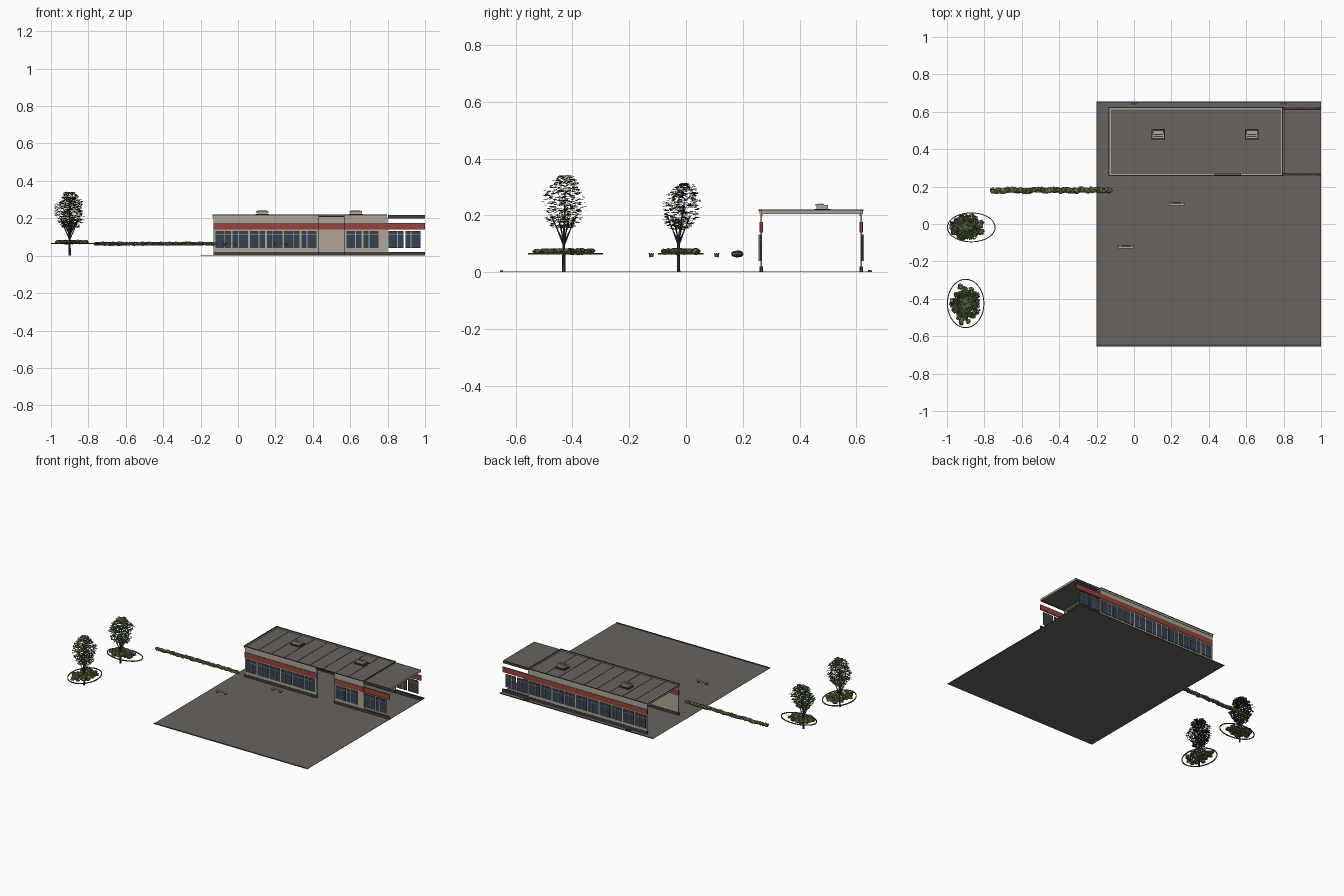
import bpy, bmesh, math, random
from mathutils import Vector, Matrix

if "Cube" in bpy.data.objects:
    bpy.data.objects.remove(bpy.data.objects["Cube"])

random.seed(4)


def material(name, r, g, b):
    m = bpy.data.materials.new(name)
    m.diffuse_color = (r, g, b, 1)
    m.use_nodes = True
    m.node_tree.nodes["Principled BSDF"].inputs["Base Color"].default_value = m.diffuse_color
    return m


GREY = material("paving_grey", 0.135, 0.125, 0.115)
BEIGE = material("wall_beige", 0.42, 0.385, 0.31)
RED = material("band_red", 0.30, 0.06, 0.045)
GLASS = material("window_blue", 0.035, 0.055, 0.09)
DARK = material("trim_dark", 0.055, 0.052, 0.048)
PALE = material("mullion_pale", 0.42, 0.42, 0.39)
LEAF = material("leaf_green", 0.085, 0.12, 0.04)
LEAF2 = material("leaf_dark", 0.045, 0.065, 0.025)
HEDGE = material("hedge_green", 0.14, 0.18, 0.06)
BARK = material("bark", 0.05, 0.042, 0.035)


def finish(name, bm, *mats):
    me = bpy.data.meshes.new(name)
    bm.to_mesh(me)
    bm.free()
    for m in mats:
        me.materials.append(m)
    ob = bpy.data.objects.new(name, me)
    bpy.context.collection.objects.link(ob)
    return ob


def boxes(name, mat, items):
    """One object from (x0, x1, y0, y1, z0, z1) boxes."""
    bm = bmesh.new()
    for x0, x1, y0, y1, z0, z1 in items:
        mtx = Matrix.Translation(((x0 + x1) / 2, (y0 + y1) / 2, (z0 + z1) / 2))
        mtx = mtx @ Matrix.Diagonal((x1 - x0, abs(y1 - y0), z1 - z0, 1))
        bmesh.ops.create_cube(bm, size=1, matrix=mtx)
    return finish(name, bm, mat)


# Paving sheet with end kerbs
boxes("paving", GREY, [(-0.2, 1, -0.655, 0.655, 0, 0.002)])
boxes("kerbs", DARK, [(-0.2, 1, -0.655, -0.645, 0, 0.005), (-0.2, 1, 0.648, 0.655, 0, 0.005)])
boxes("rear_steps", GLASS, [(x - 0.018, x + 0.018, 0.64, 0.65, 0.002, 0.008) for x in (0, 0.8)])


def window_band(name, x0, x1, y, out, count):
    """Row of window bays, each with two panes, mullions and a transom."""
    frames, panes, bars = [], [], []
    bay = (x1 - x0) / count

    def layer(a, b, d, z0, z1):
        ya, yb = sorted((y, y + out * d))
        return (a, b, ya, yb, z0, z1)
    for i in range(count):
        a, b = x0 + i * bay + 0.005, x0 + (i + 1) * bay - 0.005
        m = a + (b - a) * (0.38 if i % 2 else 0.6)
        frames.append(layer(a, b, 0.003, 0.04, 0.132))
        for p, q in ((a, m), (m, b)):
            panes.append(layer(p + 0.003, q - 0.003, 0.004, 0.043, 0.11))
            panes.append(layer(p + 0.003, q - 0.003, 0.004, 0.115, 0.129))
        bars.append(layer(m - 0.002, m + 0.002, 0.006, 0.04, 0.132))
        bars.append(layer(a, b, 0.006, 0.111, 0.114))
    boxes(name + "_frames", DARK, frames)
    boxes(name + "_panes", GLASS, panes)
    boxes(name + "_mullions", PALE, bars)


def wall(name, x0, x1, ya, yb, out):
    """Stacked wall: plinth, beige wall, red band, beige fascia."""
    p = 0.003
    boxes(name + "_plinth", DARK, [(x0, x1, ya - p, yb + p, 0, 0.02)])
    boxes(name + "_panel", BEIGE, [(x0, x1, ya, yb, 0.02, 0.14)])
    boxes(name + "_band", RED, [(x0, x1, ya - p, yb + p, 0.14, 0.176)])
    boxes(name + "_fascia", BEIGE, [(x0, x1, ya, yb, 0.176, 0.208)])


# Main walls: the front has an open entrance gap between 0.43 and 0.57
wall("front_wall_left", -0.13, 0.43, 0.262, 0.268, -1)
wall("front_wall_right", 0.57, 0.80, 0.262, 0.268, -1)
wall("rear_wall", -0.13, 0.80, 0.614, 0.620, 1)
window_band("front_left_windows", -0.125, 0.425, 0.262, -1, 6)
window_band("front_right_windows", 0.575, 0.755, 0.262, -1, 2)
window_band("rear_windows", -0.125, 0.795, 0.620, 1, 10)

# Open end bay: only plinth, windows and red band, no solid wall
for side, y, out in (("front", 0.265, -1), ("rear", 0.617, 1)):
    boxes(side + "_end_plinth", DARK, [(0.80, 1, y - 0.005, y + 0.005, 0, 0.02)])
    boxes(side + "_end_band", RED, [(0.80, 1, y - 0.004, y + 0.004, 0.14, 0.176)])
    window_band(side + "_end_windows", 0.80, 0.98, y, out, 2)

# Entrance posts
boxes("entrance_posts", DARK, [(x - 0.002, x + 0.002, 0.262, 0.268, 0, 0.2) for x in (0.432, 0.568)])

# Roofs, edge trims and standing seams
boxes("main_roof", GREY, [(-0.125, 0.79, 0.266, 0.614, 0.206, 0.213)])
boxes("end_roof", GREY, [(0.802, 0.997, 0.268, 0.612, 0.206, 0.217)])
boxes("roof_trim", BEIGE, [
    (-0.135, 0.43, 0.258, 0.268, 0.204, 0.216), (0.57, 0.795, 0.258, 0.268, 0.204, 0.216),
    (-0.135, 0.795, 0.612, 0.623, 0.204, 0.216), (-0.135, -0.123, 0.268, 0.612, 0.204, 0.216),
    (0.785, 0.795, 0.268, 0.612, 0.204, 0.216), (0.997, 1, 0.266, 0.614, 0.204, 0.218)])
boxes("roof_coping", DARK, [
    (-0.137, 0.797, 0.256, 0.262, 0.216, 0.220), (-0.137, 0.797, 0.619, 0.625, 0.216, 0.220),
    (-0.137, -0.131, 0.262, 0.619, 0.216, 0.220), (0.791, 0.797, 0.262, 0.619, 0.216, 0.220),
    (0.802, 1, 0.266, 0.27, 0.2, 0.218), (0.802, 1, 0.61, 0.614, 0.2, 0.218)])
boxes("roof_seams", GREY, [(x - 0.0015, x + 0.0015, 0.27, 0.61, 0.212, 0.215)
                           for x in [-0.03 + 0.1 * i for i in range(8)]])

# Rooftop vents
for i, x in enumerate((0.13, 0.63)):
    boxes(f"vent_{i}_curb", DARK, [(x - 0.037, x + 0.037, 0.452, 0.508, 0.212, 0.222)])
    boxes(f"vent_{i}_body", BEIGE, [(x - 0.029, x + 0.029, 0.46, 0.5, 0.22, 0.236)])
    boxes(f"vent_{i}_cap", BEIGE, [(x - 0.033, x + 0.033, 0.456, 0.485, 0.232, 0.24)])
    boxes(f"vent_{i}_slots", DARK, [(x - 0.025, x + 0.025, y - 0.002, y + 0.002, 0.235, 0.241)
                                   for y in (0.468, 0.478)])

# Benches
for i, (x, y) in enumerate(((-0.043, -0.122), (0.228, 0.108))):
    boxes(f"bench_{i}_seat", BEIGE, [(x - 0.042, x + 0.042, y + d - 0.0025, y + d + 0.0025, 0.064, 0.068)
                                     for d in (-0.007, 0, 0.007)])
    boxes(f"bench_{i}_legs", DARK, [(x + s - 0.006, x + s + 0.006, y - 0.008, y + 0.008, 0.053, 0.064)
                                    for s in (-0.03, 0.03)])


def clumps(name, spots):
    """Jagged leafy mounds at (x, y, z, radius), two greens by random face."""
    bm = bmesh.new()
    for x, y, z, r in spots:
        mtx = Matrix.Translation((x, y, z)) @ Matrix.Rotation(random.random() * 6, 4, 'Z')
        mtx = mtx @ Matrix.Diagonal((r, r, r * 0.65, 1))
        verts = bmesh.ops.create_icosphere(bm, subdivisions=2, radius=1, matrix=mtx)["verts"]
        for v in verts:
            c = Vector((x, y, z))
            v.co = c + (v.co - c) * random.uniform(0.7, 1.15)
    for f in bm.faces:
        f.material_index = int(random.random() < 0.35)
    finish(name, bm, HEDGE, LEAF2)


# Hedge
clumps("hedge", [(-0.755 + 0.0145 * i, 0.18 + random.uniform(-0.005, 0.005), 0.064, 0.017)
                 for i in range(44)])


def limb(bm, a, b, r0, r1):
    a, b = Vector(a), Vector(b)
    mtx = Matrix.Translation((a + b) / 2) @ (b - a).to_track_quat('Z', 'Y').to_matrix().to_4x4()
    bmesh.ops.create_cone(bm, cap_ends=True, segments=7, radius1=r0, radius2=r1,
                          depth=(b - a).length, matrix=mtx)


def tree(name, x, y, z0, z1, rx, ry, lean):
    # Trunk and spreading branches
    bm = bmesh.new()
    limb(bm, (x, y, 0), (x, y, 0.11), 0.0065, 0.005)
    limb(bm, (x, y, 0.11), (x, y + lean, z1 - 0.05), 0.005, 0.001)
    for i in range(8):
        a = i * math.tau / 8 + 0.3
        limb(bm, (x, y, 0.085 + 0.008 * (i % 4)),
             (x + 0.6 * rx * math.cos(a), y + 0.6 * ry * math.sin(a), z0 + 0.05), 0.003, 0.001)
    finish(name + "_trunk", bm, BARK)
    # Crown of small, nearly level leaves
    bm = bmesh.new()
    for i in range(1100):
        t = random.random()
        prof = math.sin(math.pi * (0.13 + 0.8 * t)) ** 0.75
        a = random.uniform(0, math.tau)
        d = math.sqrt(random.random()) * prof * (0.88 + 0.12 * math.sin(3 * a + 9 * t))
        pos = (x + rx * d * math.cos(a), y + lean * t + ry * d * math.sin(a), z0 + t * (z1 - z0))
        mtx = Matrix.Translation(pos) @ Matrix.Rotation(random.random() * 6.3, 4, 'Z')
        mtx = mtx @ Matrix.Rotation(random.gauss(0, 0.3), 4, 'X')
        s = random.uniform(0.006, 0.011)
        f = bm.faces.new([bm.verts.new(mtx @ Vector(c)) for c in
                          ((-s, 0, 0), (0, -s * 0.6, 0), (s, 0, 0), (0, s * 0.6, 0))])
        f.material_index = int(random.random() < 0.4)
    finish(name + "_leaves", bm, LEAF, LEAF2)


def planting_ring(name, x, y, rx, ry):
    # Thin oval edging
    bm = bmesh.new()
    n = 40
    loops = []
    for k, z in ((1, 0.062), (1, 0.068), (0, 0.068), (0, 0.062)):
        loops.append([bm.verts.new((x + (rx - 0.005 * (1 - k)) * math.cos(i * math.tau / n),
                                    y + (ry - 0.005 * (1 - k)) * math.sin(i * math.tau / n), z))
                      for i in range(n)])
    for j in range(4):
        p, q = loops[j], loops[(j + 1) % 4]
        for i in range(n):
            bm.faces.new((p[i], p[(i + 1) % n], q[(i + 1) % n], q[i]))
    finish(name + "_edging", bm, DARK)


def low_plants(name, x, y, rx, ry):
    spots = []
    for i in range(30):
        a, d = i * 2.4, math.sqrt((i + 0.5) / 30)
        spots.append((x + rx * d * math.cos(a), y + ry * d * math.sin(a), 0.073,
                      random.uniform(0.013, 0.019)))
    clumps(name + "_low_plants", spots)


tree("front_tree", -0.9, -0.43, 0.155, 0.34, 0.088, 0.085, 0.005)
planting_ring("front_bed", -0.9, -0.425, 0.1, 0.132)
low_plants("front_bed", -0.9, -0.43, 0.07, 0.105)
tree("rear_tree", -0.9, -0.026, 0.15, 0.313, 0.09, 0.075, 0.022)
planting_ring("rear_bed", -0.87, -0.018, 0.13, 0.08)
low_plants("rear_bed", -0.89, -0.018, 0.085, 0.06)
